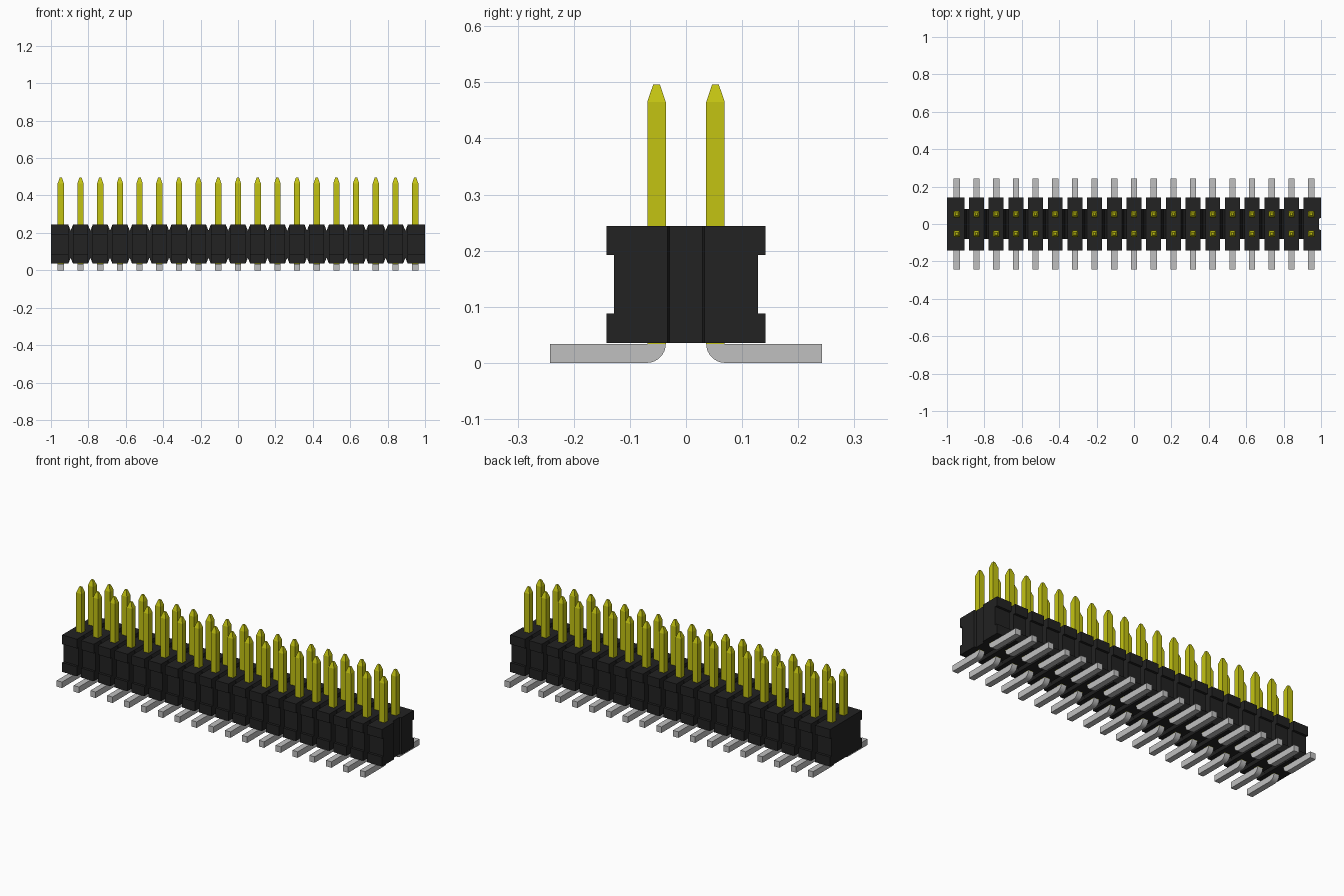
import bpy, bmesh, math

cube = bpy.data.objects.get("Cube")
if cube:
    bpy.data.objects.remove(cube, do_unlink=True)

COUNT = 19
PITCH = 2 / COUNT
FIRST = -1 + PITCH / 2
Z0, Z1 = 0.035, 0.244          # housing bottom and top
CORE, FLANGE, WAIST = 0.08, 0.142, 0.128
CELL = 0.04                    # half width of a cell
ROW = 0.0525                   # pin row offset in y
HALF = 0.0165                  # half thickness of a pin


def material(name, rgb):
    m = bpy.data.materials.new(name)
    m.use_nodes = True
    col = (*rgb, 1)
    m.diffuse_color = col
    m.node_tree.nodes["Principled BSDF"].inputs["Base Color"].default_value = col
    return m


black = material("black plastic", (0.016, 0.016, 0.016))
gold = material("yellow metal", (0.55, 0.55, 0.006))
silver = material("grey metal", (0.53, 0.53, 0.53))


def add_prism(bm, points, a, b, place):
    """Extrude a 2D outline from a to b; place(u, v, w) gives the 3D point."""
    lo = [bm.verts.new(place(u, v, a)) for u, v in points]
    hi = [bm.verts.new(place(u, v, b)) for u, v in points]
    bm.faces.new(lo)
    bm.faces.new(hi[::-1])
    for i in range(len(lo)):
        j = (i + 1) % len(lo)
        bm.faces.new((lo[i], hi[i], hi[j], lo[j]))


def finish(bm, name, mat):
    bmesh.ops.recalc_face_normals(bm, faces=bm.faces[:])
    me = bpy.data.meshes.new(name)
    bm.to_mesh(me)
    bm.free()
    me.materials.append(mat)
    ob = bpy.data.objects.new(name, me)
    bpy.context.collection.objects.link(ob)
    return ob


def along_x(u, v, w):
    return (w, u, v)


def along_y(u, v, w):
    return (u, w, v)


def along_z(u, v, w):
    return (u, v, w)


def repeat(ob, mirror_only=False):
    if not mirror_only:
        arr = ob.modifiers.new("columns", 'ARRAY')
        arr.count = COUNT
        arr.use_relative_offset = False
        arr.use_constant_offset = True
        arr.constant_offset_displace = (PITCH, 0, 0)
    mir = ob.modifiers.new("two rows", 'MIRROR')
    mir.use_axis = (False, True, False)
    mir.use_clip = False
    mir.use_mirror_merge = False


# Housing core with V notches between cells on top and bottom
notch, depth = PITCH / 2 - CELL, 0.032
top, bottom = [(-1, Z1)], [(-1, Z0)]
for i in range(1, COUNT):
    x = -1 + i * PITCH
    top += [(x - notch, Z1), (x, Z1 - depth), (x + notch, Z1)]
    bottom += [(x - notch, Z0), (x, Z0 + depth), (x + notch, Z0)]
top.append((1, Z1))
bottom.append((1, Z0))
bm = bmesh.new()
add_prism(bm, top + bottom[::-1], -CORE, CORE, along_y)
core = finish(bm, "housing_core", black)

# Shallow vertical slot in the +x end
bm = bmesh.new()
add_prism(bm, [(0.988, -0.029), (1.012, -0.037), (1.012, 0.037), (0.988, 0.029)],
          -0.1, 0.4, along_z)
cutter = finish(bm, "slot_cutter", black)
cutter.hide_render = True
cut = core.modifiers.new("end slot", 'BOOLEAN')
cut.operation = 'DIFFERENCE'
cut.solver = 'EXACT'
cut.object = cutter
bpy.context.view_layer.objects.active = core
bpy.ops.object.modifier_apply(modifier=cut.name)
bpy.data.objects.remove(cutter, do_unlink=True)

# Outer cell blocks with a recessed waist; end blocks reach the housing ends
outline = [(CORE, Z0), (FLANGE, Z0), (FLANGE, 0.088), (WAIST, 0.088),
           (WAIST, 0.192), (FLANGE, 0.192), (FLANGE, Z1), (CORE, Z1)]
bm = bmesh.new()
for i in range(COUNT):
    x = FIRST + i * PITCH
    a = -1 if i == 0 else x - CELL
    b = 1 if i == COUNT - 1 else x + CELL
    add_prism(bm, outline, a, b, along_x)
cells = finish(bm, "housing_cells", black)
repeat(cells, mirror_only=True)

# Square contact pins with tapered tips
bm = bmesh.new()
rings = []
for z, h in ((0.034, HALF), (0.465, HALF), (0.496, 0.006)):
    rings.append([bm.verts.new((FIRST + sx * h, ROW + sy * h, z))
                  for sx, sy in ((-1, -1), (1, -1), (1, 1), (-1, 1))])
for lo, hi in zip(rings, rings[1:]):
    for i in range(4):
        j = (i + 1) % 4
        bm.faces.new((lo[i], lo[j], hi[j], hi[i]))
bm.faces.new(rings[0][::-1])
bm.faces.new(rings[-1])
repeat(finish(bm, "contact_pins", gold))

# Flat solder legs with a rounded inner bend
r = 0.034
leg = [(0.242, 0), (0.242, r)]
for k in range(9):
    t = math.pi + k / 8 * math.pi / 2
    leg.append((ROW - HALF + r + r * math.cos(t), r + r * math.sin(t)))
bm = bmesh.new()
add_prism(bm, leg, FIRST - HALF, FIRST + HALF, along_x)
legs = finish(bm, "solder_legs", silver)
repeat(legs)
bpy.ops.object.select_all(action='DESELECT')
legs.select_set(True)
bpy.context.view_layer.objects.active = legs
bpy.ops.object.shade_smooth_by_angle(angle=math.radians(30))
